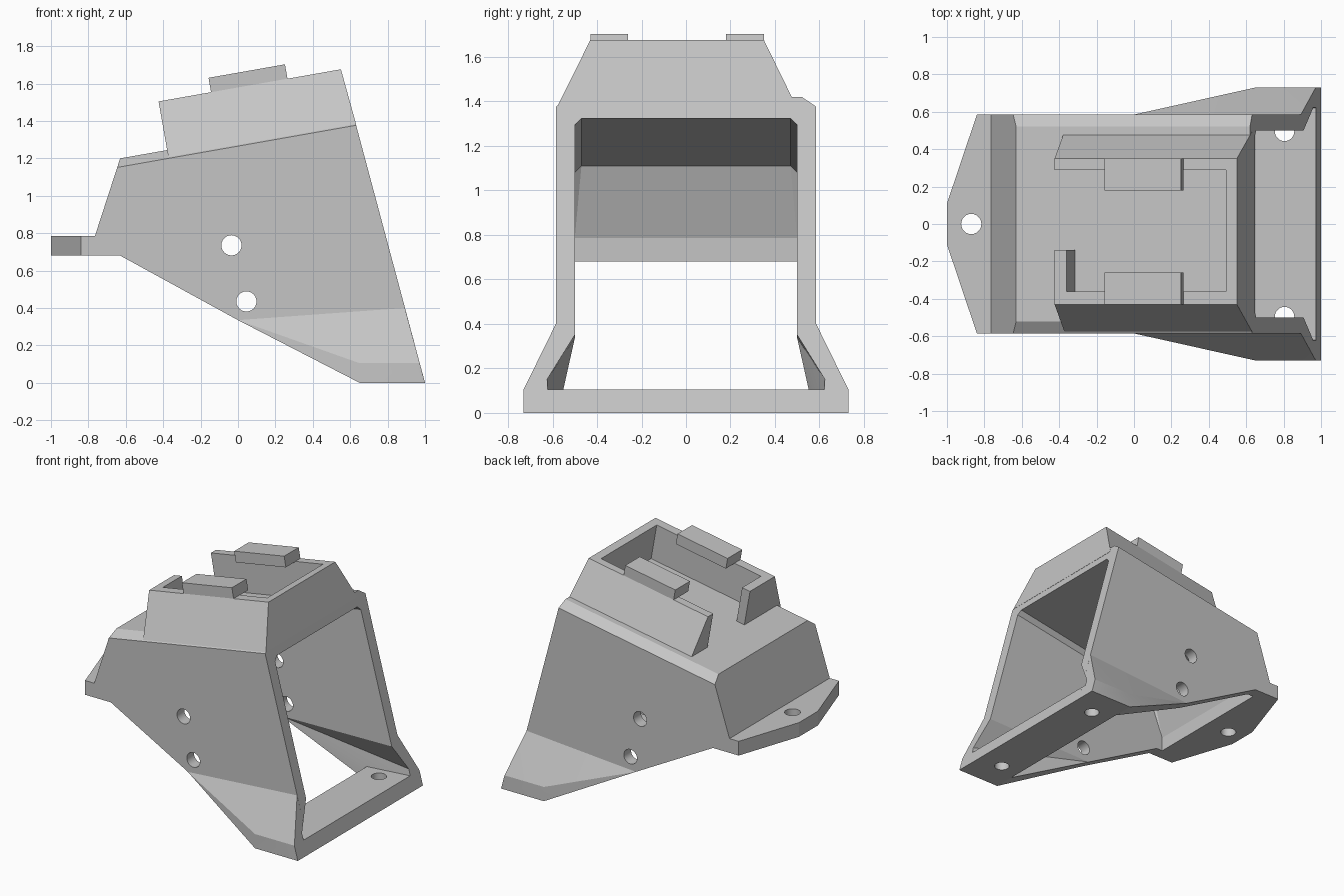
import bpy, bmesh, math
from mathutils import Vector, Matrix

cube = bpy.data.objects.get("Cube")
if cube:
    bpy.data.objects.remove(cube, do_unlink=True)

grey = bpy.data.materials.new("plain grey")
grey.use_nodes = True
GREY = (0.56, 0.56, 0.56, 1)
grey.diffuse_color = GREY
grey.node_tree.nodes["Principled BSDF"].inputs["Base Color"].default_value = GREY

HALF, INNER = 0.585, 0.5          # outer and inner half widths of the housing
TILT = math.radians(10)           # slope of the roof


def front_x(z):
    """Slanted open end of the housing."""
    return 1 - 0.269 * z


def roof(u, y, w):
    """Point given along, across and above the sloping roof."""
    c, s = math.cos(TILT), math.sin(TILT)
    return Vector((-0.63 + u * c - w * s, y, 1.2 + u * s + w * c))


def finish(name, bm):
    bmesh.ops.recalc_face_normals(bm, faces=bm.faces)
    mesh = bpy.data.meshes.new(name)
    bm.to_mesh(mesh)
    bm.free()
    mesh.materials.append(grey)
    obj = bpy.data.objects.new(name, mesh)
    bpy.context.collection.objects.link(obj)
    return obj


def hull(name, points):
    bm = bmesh.new()
    verts = [bm.verts.new(p) for p in points]
    res = bmesh.ops.convex_hull(bm, input=verts)
    loose = set(res["geom_interior"]) | set(res["geom_unused"])
    bmesh.ops.delete(bm, geom=[g for g in loose if isinstance(g, bmesh.types.BMVert)],
                     context='VERTS')
    bmesh.ops.dissolve_limit(bm, angle_limit=0.002, verts=bm.verts, edges=bm.edges)
    return finish(name, bm)


def roof_box(name, us, ys, ws):
    return hull(name, [roof(u, y, w) for u in us for y in ys for w in ws])


def cylinder(name, centre, radius, depth, axis):
    bm = bmesh.new()
    turn = Matrix.Rotation(math.pi / 2, 4, 'X') if axis == 'Y' else Matrix()
    bmesh.ops.create_cone(bm, cap_ends=True, segments=24, radius1=radius, radius2=radius,
                          depth=depth, matrix=Matrix.Translation(centre) @ turn)
    return finish(name, bm)


def combine(target, tool, operation):
    mod = target.modifiers.new("combine", 'BOOLEAN')
    mod.operation, mod.solver, mod.object = operation, 'EXACT', tool
    bpy.context.view_layer.objects.active = target
    bpy.ops.object.modifier_apply(modifier=mod.name)
    bpy.data.objects.remove(tool, do_unlink=True)


# Housing: side profile extruded across the full width
profile = [(-1, 0.68), (-1, 0.785), (-0.765, 0.785), (-0.63, 1.2), (0.62, 1.42),
           (1, 0), (0.65, 0), (0, 0.335), (-0.63, 0.68)]
bm = bmesh.new()
face = bm.faces.new([bm.verts.new((x, -HALF, z)) for x, z in profile])
side = bmesh.ops.extrude_face_region(bm, geom=[face])
bmesh.ops.translate(bm, vec=(0, 2 * HALF, 0),
                    verts=[g for g in side["geom"] if isinstance(g, bmesh.types.BMVert)])
housing = finish("housing", bm)

# Flared feet at both lower corners
for s in (1, -1):
    pts = [(0, s * y, 0.335) for y in (0.45, HALF)]
    pts += [(front_x(0.4), s * y, 0.4) for y in (0.45, HALF)]
    pts += [(x, s * y, z) for y in (0.45, 0.73)
            for x, z in ((0.65, 0), (1, 0), (0.65, 0.105), (front_x(0.105), 0.105))]
    combine(housing, hull("foot", pts), 'UNION')

# Main cavity, with small chamfers under the roof, and the open underside
cavity = []
for s in (1, -1):
    cavity += [(x, s * INNER, z) for x, z in ((-0.68, 0.785), (-0.68, 0.105), (1.2, 0.105))]
    for u in (0.047, 1.9):
        cavity += [roof(u, s * 0.47, -0.1), roof(u, s * INNER, -0.13)]
combine(housing, hull("cavity", cavity), 'DIFFERENCE')
under = [(x, y, z) for x in (-0.68, 0.65) for y in (-INNER, INNER) for z in (-0.1, 0.3)]
combine(housing, hull("underside", under), 'DIFFERENCE')

for s in (1, -1):
    # Inner faces of the flared feet
    pts = [(0, s * y, 0.335) for y in (0.3, INNER)]
    pts += [(x, s * y, 0.35) for x in (0.9, 1.2) for y in (0.3, INNER)]
    pts += [(x, s * y, 0.105) for x, y in ((0.65, 0.3), (1.2, 0.3), (0.65, 0.575),
                                           (0.973, 0.622), (1.2, 0.655))]
    combine(housing, hull("foot_inside", pts), 'DIFFERENCE')
    pts = [(x, s * y, z) for z in (-0.1, 0.12)
           for x, y in ((0, 0.3), (0, INNER), (0.65, 0.3), (0.65, 0.575))]
    pts += [(0, s * y, 0.335) for y in (0.3, INNER)]
    combine(housing, hull("foot_underside", pts), 'DIFFERENCE')
    # Chamfer along the roof edges
    pts = [roof(u, s * y, w) for u in (-1, 2)
           for y, w in ((0.455, 0.045), (0.65, -0.09), (0.65, 0.045))]
    combine(housing, hull("roof_chamfer", pts), 'DIFFERENCE')
    # Tapered corners of the mounting tab
    pts = [(x, s * y, z) for z in (0.6, 0.9)
           for x, y in ((-1.016, 0.0625), (-0.824, 0.6325), (-1.2, 0.6325))]
    combine(housing, hull("tab_corner", pts), 'DIFFERENCE')
    # Screw holes in the foot rail
    combine(housing, cylinder("rail_hole", (0.805, s * 0.495, 0.05), 0.052, 0.14, 'Z'),
            'DIFFERENCE')

# Holes through both side walls and the tab
for x, z in ((-0.035, 0.735), (0.045, 0.435)):
    combine(housing, cylinder("wall_hole", (x, 0, z), 0.054, 3, 'Y'), 'DIFFERENCE')
combine(housing, cylinder("tab_hole", (-0.87, 0, 0.73), 0.054, 0.3, 'Z'), 'DIFFERENCE')

# Tray on the roof: tapered block, hollowed, with a notch in its low end
tray = hull("tray", [roof(u, y, w) for w, end, ys in
                     ((-0.04, 1.274, (-0.576, 0.494)), (0.264, 1.245, (-0.43, 0.35)))
                     for u in (0.255, end) for y in ys])
combine(tray, roof_box("pocket", (0.32, 1.185), (-0.36, 0.29), (-0.1, 0.4)), 'DIFFERENCE')
combine(tray, roof_box("notch", (0.1, 0.5), (-0.14, 0.29), (-0.1, 0.4)), 'DIFFERENCE')

# Retaining clips on the tray rims
parts = [housing, tray]
for name, ys in (("right_clip", (-0.43, -0.26)), ("left_clip", (0.18, 0.35))):
    parts.append(roof_box(name, (0.54, 0.955), ys, (0.262, 0.342)))

# Smooth only the round holes
bpy.ops.object.select_all(action='DESELECT')
for obj in parts:
    obj.select_set(True)
bpy.context.view_layer.objects.active = housing
bpy.ops.object.shade_smooth_by_angle(angle=math.radians(18))
